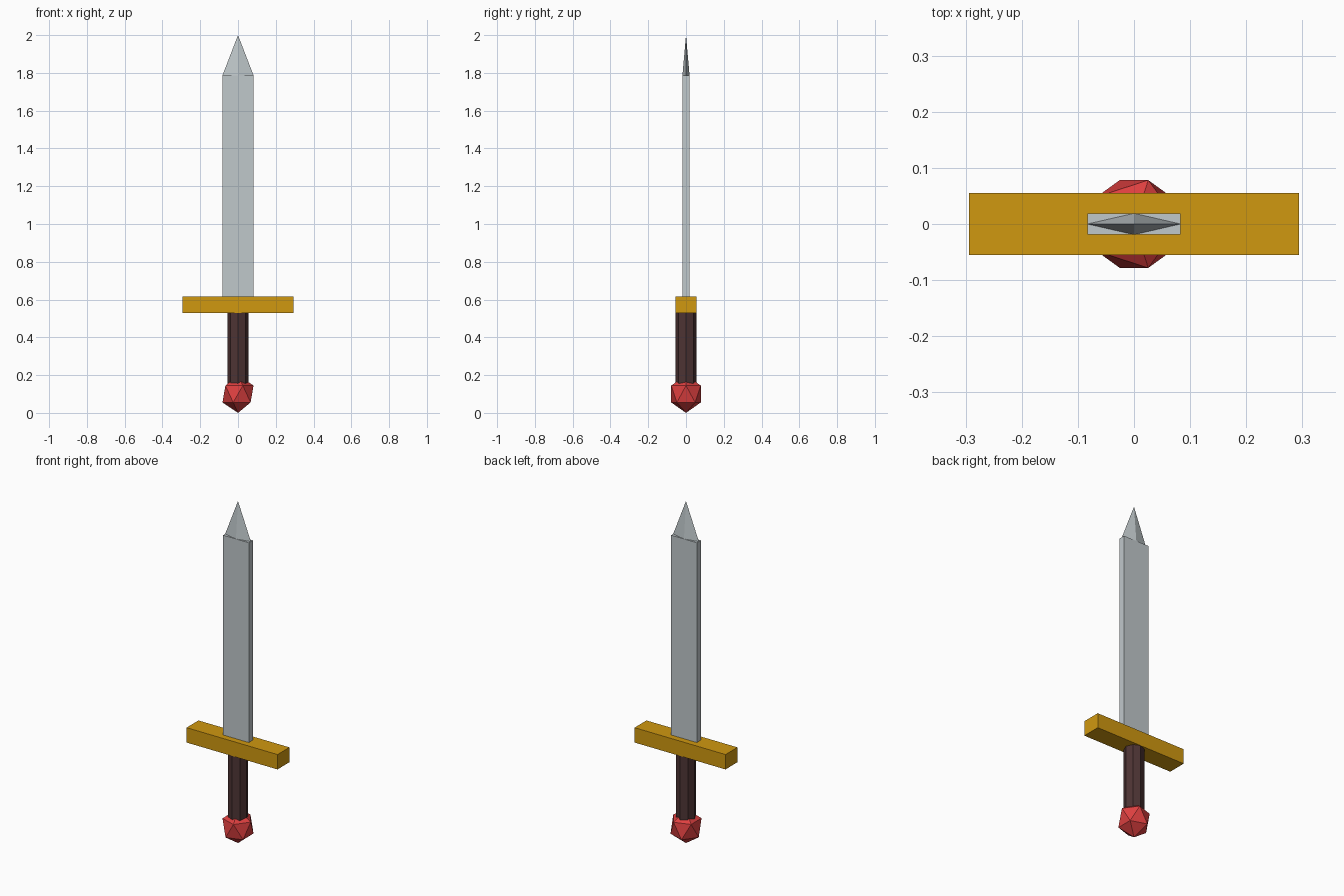
import bpy
import math

if "Cube" in bpy.data.objects:
    bpy.data.objects.remove(bpy.data.objects["Cube"])


def material(name, r, g, b):
    """Flat material from 0-255 display values, stored as linear."""
    def lin(c):
        c /= 255
        return c / 12.92 if c <= 0.04045 else ((c + 0.055) / 1.055) ** 2.4
    mat = bpy.data.materials.new(name)
    mat.diffuse_color = (lin(r), lin(g), lin(b), 1)
    mat.use_nodes = True
    mat.node_tree.nodes["Principled BSDF"].inputs["Base Color"].default_value = mat.diffuse_color
    return mat


def finish(name, mat, scale=(1, 1, 1)):
    """Name, size and colour the primitive just added."""
    obj = bpy.context.object
    obj.name = name
    obj.scale = scale
    bpy.ops.object.transform_apply(location=False, rotation=False, scale=True)
    obj.data.materials.append(mat)
    return obj


def box(name, mat, half_x, half_y, z0, z1):
    bpy.ops.mesh.primitive_cube_add(size=2, location=(0, 0, (z0 + z1) / 2))
    return finish(name, mat, (half_x, half_y, (z1 - z0) / 2))


steel = material("steel grey", 192, 200, 203)
gold = material("gold", 208, 152, 16)
leather = material("dark brown", 78, 52, 52)
ruby = material("red", 222, 64, 64)

# Blade and cross guard
box("blade", steel, 0.083, 0.019, 0.61, 1.785)
box("guard", gold, 0.294, 0.055, 0.53, 0.617)

# Blade tip: four-sided diamond pyramid
TIP_Z0, TIP_Z1 = 1.785, 2.0
bpy.ops.mesh.primitive_cone_add(vertices=4, radius1=1, radius2=0, depth=TIP_Z1 - TIP_Z0,
                                location=(0, 0, (TIP_Z0 + TIP_Z1) / 2))
finish("blade_tip", steel, (0.083, 0.019, 1))

# Grip: eight-sided rod running from the pommel into the guard
GRIP_Z0, GRIP_Z1 = 0.12, 0.54
bpy.ops.mesh.primitive_cylinder_add(vertices=8, radius=0.055, depth=GRIP_Z1 - GRIP_Z0,
                                    location=(0, 0, (GRIP_Z0 + GRIP_Z1) / 2))
finish("grip", leather)

# Pommel: faceted gem
bpy.ops.mesh.primitive_ico_sphere_add(subdivisions=1, radius=1, location=(0, 0, 0.1))
finish("pommel", ruby, (0.092, 0.092, 0.1))
